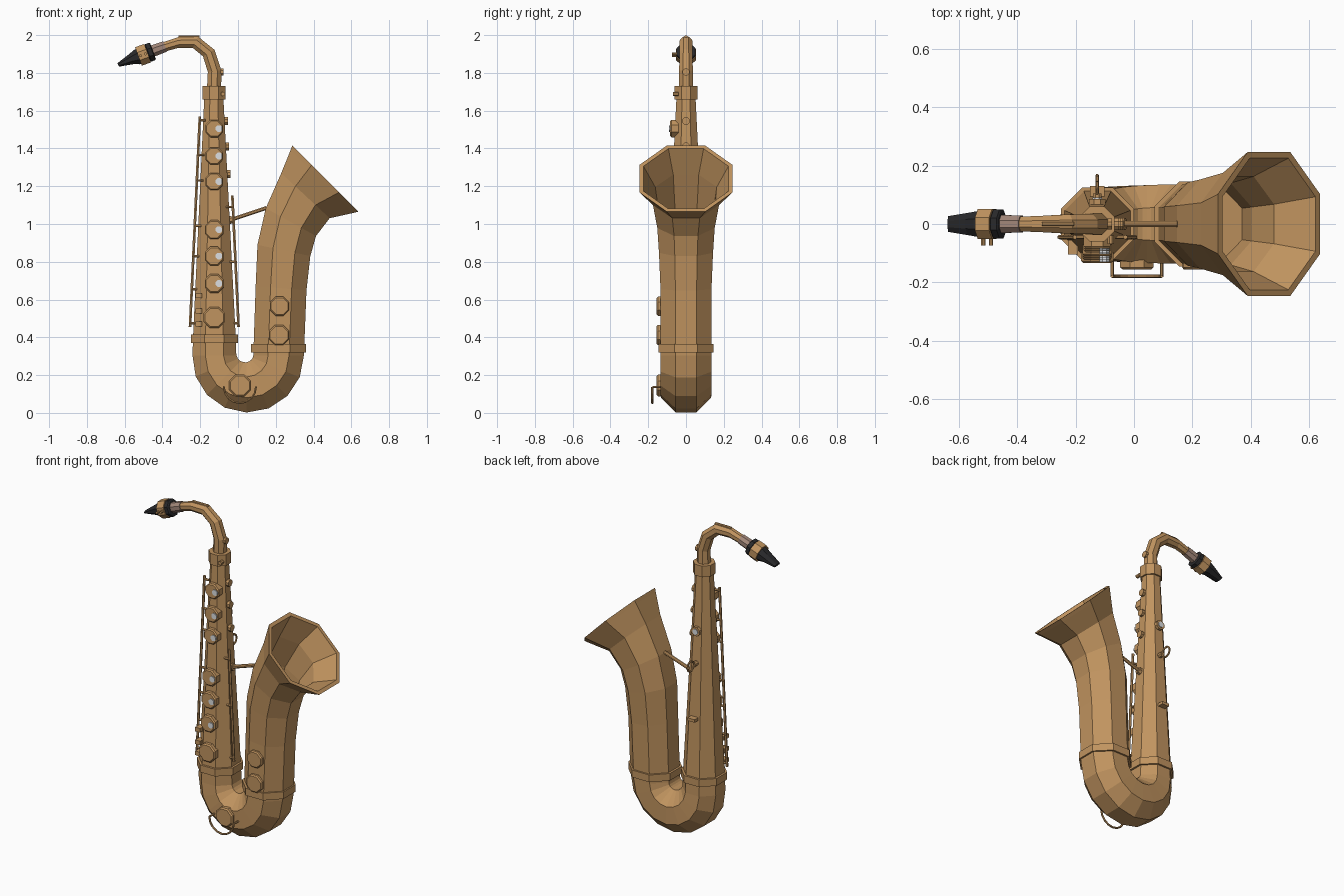
import bpy, bmesh, math
from mathutils import Vector, Matrix

if "Cube" in bpy.data.objects:
    bpy.data.objects.remove(bpy.data.objects["Cube"])


def mat(name, c):
    m = bpy.data.materials.new(name)
    m.diffuse_color = (*c, 1)
    m.use_nodes = True
    m.node_tree.nodes["Principled BSDF"].inputs["Base Color"].default_value = m.diffuse_color
    return m


BRASS = mat("brass", (0.53, 0.295, 0.115))
BLACK = mat("black_rubber", (0.022, 0.022, 0.024))
CORK = mat("cork", (0.36, 0.24, 0.19))
PEARL = mat("pearl", (0.72, 0.74, 0.76))


def finish(name, bm, m):
    bmesh.ops.recalc_face_normals(bm, faces=bm.faces)
    me = bpy.data.meshes.new(name)
    bm.to_mesh(me)
    bm.free()
    me.materials.append(m)
    ob = bpy.data.objects.new(name, me)
    bpy.context.collection.objects.link(ob)
    return ob


def tube(name, rings, m=BRASS, n=8):
    """Octagonal sweep in the xz plane; ring = (x, z, radius, heading in degrees[, y radius])."""
    bm = bmesh.new()
    k = 1 / math.cos(math.pi / n)
    loops = []
    for x, z, r, ang, *ry in rings:
        a = math.radians(ang)
        nrm = Vector((-math.sin(a), 0, math.cos(a)))
        w = ry[0] if ry else r
        loops.append([bm.verts.new(Vector((x, 0, z)) + nrm * (r * k * math.cos(t)) + Vector((0, w * k * math.sin(t), 0)))
                      for t in (math.pi * (2 * i + 1) / n for i in range(n))])
    for a, b in zip(loops, loops[1:]):
        for i in range(n):
            j = (i + 1) % n
            bm.faces.new((a[i], a[j], b[j], b[i]))
    bm.faces.new(loops[0])
    bm.faces.new(loops[-1])
    return finish(name, bm, m)


def add_rod(bm, p0, p1, r, r2=None, n=8):
    p0, p1 = Vector(p0), Vector(p1)
    d = p1 - p0
    M = (Matrix.Translation((p0 + p1) / 2) @ d.to_track_quat('Z', 'Y').to_matrix().to_4x4()
         @ Matrix.Rotation(math.pi / n, 4, 'Z'))
    bmesh.ops.create_cone(bm, cap_ends=True, segments=n, radius1=r, radius2=r if r2 is None else r2,
                          depth=d.length, matrix=M)


def rods(name, parts, m=BRASS, n=8):
    bm = bmesh.new()
    for p in parts:
        add_rod(bm, *p, n=n)
    return finish(name, bm, m)


def box(name, c, s):
    bm = bmesh.new()
    bmesh.ops.create_cube(bm, size=1, matrix=Matrix.Translation(c) @ Matrix.Diagonal((*s, 1)))
    return finish(name, bm, BRASS)


def body_r(z):
    return 0.05 + (1.68 - z) * 0.0492


BX = -0.126

# Body tube, bow and bell in one sweep, folding back inside the bell
rings = [(-0.128, 1.68, 0.05, -90), (-0.125, 0.40, 0.113, -90)]
for i in range(9):
    t = i / 8
    a = math.pi * (1 + t)
    rings.append((0.045 + 0.17 * math.cos(a), 0.305 + 0.17 * math.sin(a),
                  0.116 + 0.018 * t + 0.008 * math.sin(math.pi * t), math.degrees(a) + 90 - 360))
rings += [(0.228, 0.66, 0.135, 85), (0.243, 0.86, 0.143, 78), (0.28, 1.01, 0.152, 61),
          (0.357, 1.15, 0.175, 47), (0.446, 1.226, 0.236, 45), (0.462, 1.24, 0.247, 45),
          (0.462, 1.24, 0.225, 45), (0.36, 1.15, 0.163, 47), (0.28, 1.01, 0.140, 61), (0.243, 0.86, 0.130, 78)]
tube("body_bow_and_bell", rings)

# Ferrule bands and neck collar
tube("body_band", [(-0.125, 0.37, 0.125, 90), (-0.125, 0.416, 0.125, 90)])
tube("bell_band", [(0.215, 0.32, 0.145, 90), (0.215, 0.365, 0.145, 90)])
tube("neck_collar", [(-0.127, 1.66, 0.06, 90), (-0.127, 1.73, 0.06, 90)])
rods("collar_screw", [((-0.08, -0.04, 1.688), (-0.08, -0.068, 1.688), 0.012)])

# Neck and cork
tube("neck", [(-0.127, 1.70, 0.038, 90), (-0.124, 1.81, 0.036, 97), (-0.155, 1.905, 0.035, 120),
              (-0.225, 1.962, 0.033, 155), (-0.315, 1.961, 0.028, 185), (-0.39, 1.938, 0.025, 200)])
tube("neck_cork", [(-0.385, 1.94, 0.029, 200), (-0.465, 1.911, 0.031, 200)], CORK)
rods("octave_lever", [((-0.315, 0, 1.991), (-0.205, 0, 1.991), 0.008)])
rods("neck_octave_key", [((-0.10, 0, 1.805), (-0.076, 0, 1.805), 0.02)])


# Mouthpiece with flattened beak, and its ligature
def mp(t, r, *ry):
    return (-0.45 - 0.94 * t, 1.915 - 0.342 * t, r, 200, *ry)


tube("mouthpiece", [mp(0, 0.043), mp(0.004, 0.049), mp(0.026, 0.049), mp(0.03, 0.043), mp(0.09, 0.041, 0.043),
                    (-0.565, 1.873, 0.029, 203, 0.038), (-0.634, 1.842, 0.010, 206, 0.027)], BLACK)
tube("ligature", [mp(0.03, 0.052), mp(0.082, 0.052)])
screws = []
for t in (0.042, 0.07):
    x, z = mp(t, 0)[:2]
    screws.append(((x, -0.04, z), (x, -0.073, z), 0.008))
rods("ligature_screws", screws)


# Key cups: disc with chamfered top
def key(name, x, z, surf, r, h=0.025):
    rods(name, [((x, -surf + 0.02, z), (x, -surf - h + 0.007, z), r),
                ((x, -surf - h + 0.007, z), (x, -surf - h, z), r, r * 0.87)])


stack = [(1.505, 0.05), (1.36, 0.05), (1.225, 0.05), (0.97, 0.054), (0.83, 0.054), (0.685, 0.054), (0.505, 0.06)]
for i, (z, r) in enumerate(stack):
    s = body_r(z)
    key(f"stack_key_{i + 1}", BX, z, s, r)
    if i < 6:
        rods(f"key_pearl_{i + 1}", [((BX + 0.025, -s - 0.02, z), (BX + 0.025, -s - 0.031, z), 0.019)], PEARL)
key("bell_key_upper", 0.22, 0.565, 0.13, 0.055)
key("bell_key_lower", 0.217, 0.412, 0.13, 0.058)
key("bow_key", 0.01, 0.145, 0.13, 0.062)

# Wire guard round the bow key
arc = [Vector((0.01 + 0.085 * math.cos(a), -0.178, 0.137 + 0.085 * math.sin(a)))
       for a in (math.pi * (1 + i / 8) for i in range(9))]
guard = [(a, b, 0.006) for a, b in zip(arc, arc[1:])]
guard += [(p, (p.x, -0.115, p.z), 0.006) for p in (arc[0], arc[-1])]
rods("bow_key_guard", guard, n=6)


# Long rods with posts running into the body
def rod_set(name, top, bottom, y, zs):
    a, b = Vector((top[0], y, top[1])), Vector((bottom[0], y, bottom[1]))
    parts = [(a, b, 0.008)]
    for z in zs:
        p = a.lerp(b, (a.z - z) / (a.z - b.z))
        side = math.copysign(1, p.x - BX)
        parts.append(((p.x + side * 0.006, y, z), (BX + side * body_r(z) * 0.8, y, z), 0.007))
    rods(name, parts, n=6)


rod_set("left_key_rod", (-0.202, 1.57), (-0.254, 0.455), -0.045, (1.55, 1.365, 1.23, 0.99, 0.83, 0.655, 0.475))
rod_set("right_key_rod", (-0.03, 1.15), (0.003, 0.455), -0.045, (1.09, 0.80, 0.475))

# Side keys on the body's right
for i, z in enumerate((1.545, 1.41, 1.265)):
    x = BX + body_r(z)
    rods(f"side_key_{i + 1}", [((x - 0.01, 0, z), (x + 0.016, 0, z), 0.022)])

# Little finger key table
for i, z in enumerate((0.62, 0.54, 0.47)):
    box(f"finger_table_{i + 1}", (-0.208, -0.08, z), (0.034, 0.05, 0.026))

# Brace between body and bell
rods("bell_brace", [((-0.06, 0, 1.015), (0.15, 0, 1.085), 0.011)])
rods("brace_foot", [((-0.055, 0, 1.017), (-0.03, 0, 1.025), 0.022)])

# Strap ring, thumb hook and thumb rest on the back
c = Vector((BX, 0.134, 1.12))
pts = [c + Vector((0, 0.032 * math.cos(a), 0.032 * math.sin(a))) for a in (math.tau * i / 10 for i in range(10))]
rods("strap_ring", [(pts[i], pts[(i + 1) % 10], 0.006) for i in range(10)], n=6)
rods("strap_ring_base", [((BX, 0.07, 1.12), (BX, 0.105, 1.12), 0.016)])
box("thumb_hook", (BX, 0.108, 0.78), (0.05, 0.045, 0.018))
rods("thumb_rest", [((BX, 0.06, 1.32), (BX, 0.086, 1.32), 0.03)])
rods("thumb_rest_pearl", [((BX, 0.08, 1.32), (BX, 0.091, 1.32), 0.018)], PEARL)
